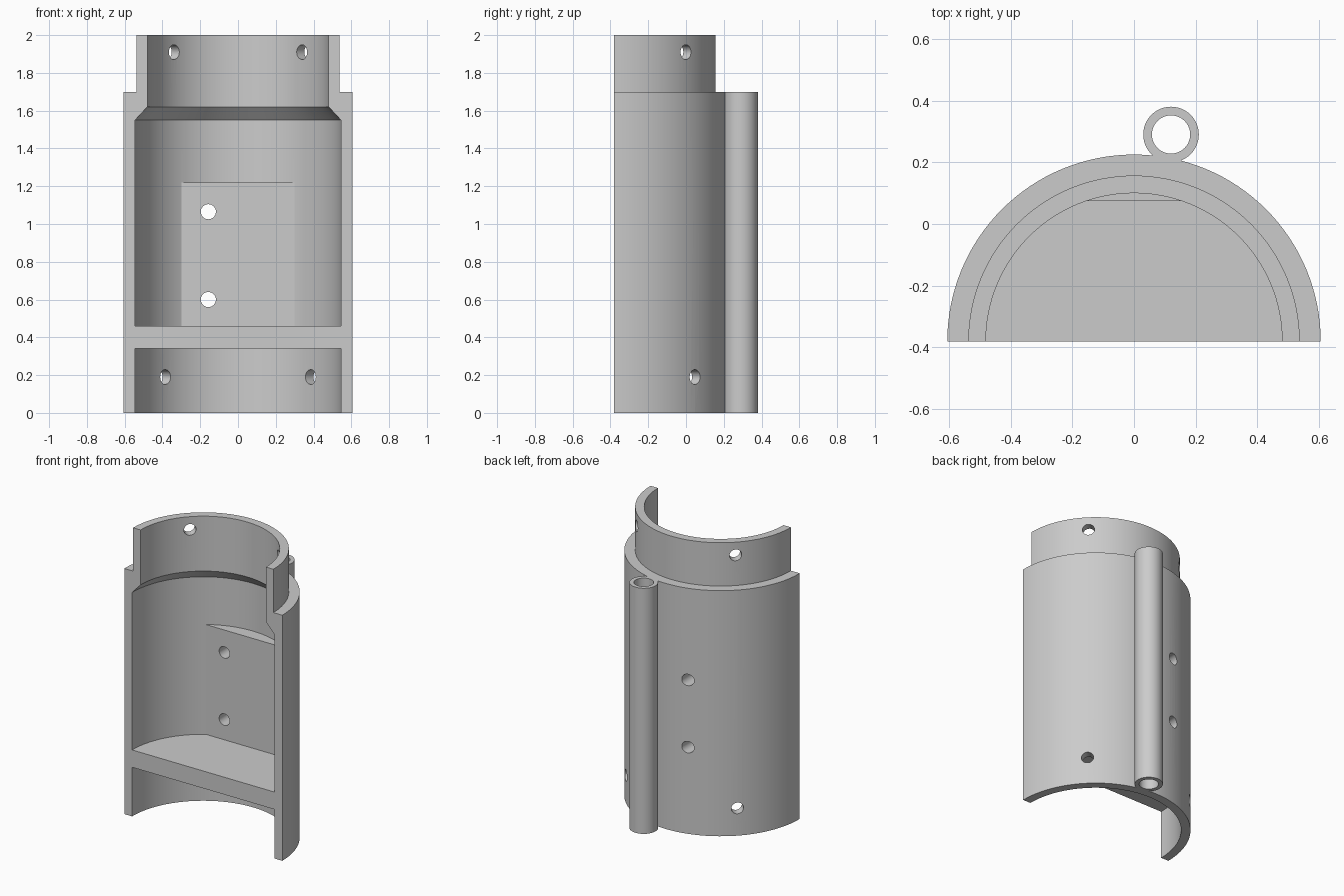
import bpy, bmesh
from math import sin, cos, pi, asin
from mathutils import Matrix, Vector

cube = bpy.data.objects.get("Cube")
if cube:
    bpy.data.objects.remove(cube, do_unlink=True)

AXIS_Y = -0.38          # the half shell is turned about this line
OUTER, INNER = 0.605, 0.545
SEGMENTS = 64

grey = bpy.data.materials.new("plain grey")
grey.use_nodes = True
grey.diffuse_color = (0.6, 0.6, 0.6, 1)
grey.node_tree.nodes["Principled BSDF"].inputs["Base Color"].default_value = (0.6, 0.6, 0.6, 1)


def finish(bm, name):
    bmesh.ops.recalc_face_normals(bm, faces=bm.faces)
    mesh = bpy.data.meshes.new(name)
    bm.to_mesh(mesh)
    bm.free()
    mesh.materials.append(grey)
    obj = bpy.data.objects.new(name, mesh)
    bpy.context.collection.objects.link(obj)
    return obj


def half_turn(name, profile):
    """Turn a closed (radius, height) outline through half a circle."""
    bm = bmesh.new()
    rings = []
    for i in range(SEGMENTS + 1):
        a = pi * i / SEGMENTS
        rings.append([bm.verts.new((r * cos(a), AXIS_Y + r * sin(a), z)) for r, z in profile])
    n = len(profile)
    for a, b in zip(rings, rings[1:]):
        for j in range(n):
            k = (j + 1) % n
            bm.faces.new((a[j], a[k], b[k], b[j]))
    bm.faces.new(rings[0])
    bm.faces.new(rings[-1])
    bmesh.ops.remove_doubles(bm, verts=bm.verts, dist=1e-5)
    return finish(bm, name)


def prism(name, outline, z0, z1):
    bm = bmesh.new()
    face = bm.faces.new([bm.verts.new((x, y, z0)) for x, y in outline])
    out = bmesh.ops.extrude_face_region(bm, geom=[face])
    top = [v for v in out["geom"] if isinstance(v, bmesh.types.BMVert)]
    bmesh.ops.translate(bm, verts=top, vec=(0, 0, z1 - z0))
    return finish(bm, name)


def rod(name, centre, direction, radius, length, sides=32):
    turn = Vector(direction).to_track_quat("Z", "Y").to_matrix().to_4x4()
    bm = bmesh.new()
    bmesh.ops.create_cone(bm, cap_ends=True, segments=sides, radius1=radius, radius2=radius,
                          depth=length, matrix=Matrix.Translation(centre) @ turn)
    return finish(bm, name)


def combine(target, other, operation):
    other.hide_render = True
    bpy.context.view_layer.objects.active = target
    mod = target.modifiers.new(operation, "BOOLEAN")
    mod.operation, mod.solver, mod.object = operation, "EXACT", other
    bpy.ops.object.modifier_apply(modifier=mod.name)
    bpy.data.objects.remove(other, do_unlink=True)


# Half shell with stepped neck, inner cone and solid shelf
shell = half_turn("half_shell", [
    (OUTER, 0), (OUTER, 1.7), (0.537, 1.7), (0.537, 2), (0.48, 2), (0.48, 1.62),
    (INNER, 1.55), (INNER, 0.46), (0, 0.46), (0, 0.34), (INNER, 0.34), (INNER, 0)])

# Flat mounting pad against the inner back wall
half_width, r = 0.3, 0.575
spread = asin(half_width / r)
arc = [spread * (1 - i / 12) for i in range(25)]
pad = prism("mounting_pad",
            [(-half_width, 0.075), (half_width, 0.075)]
            + [(r * sin(a), AXIS_Y + r * cos(a)) for a in arc], 0.42, 1.22)
combine(shell, pad, "UNION")

# Rear tube with through bore
combine(shell, rod("rear_tube", (0.12, 0.29, 0.85), (0, 0, 1), 0.09, 1.7, 48), "UNION")
combine(shell, rod("tube_bore", (0.12, 0.29, 0.85), (0, 0, 1), 0.062, 1.9, 48), "DIFFERENCE")

# Radial screw holes in the neck and the skirt
for z, mid in ((1.91, 0.51), (0.19, 0.575)):
    for side in (-1, 1):
        d = Vector((side * sin(pi / 4), cos(pi / 4), 0))
        combine(shell, rod("screw_hole", Vector((0, AXIS_Y, z)) + d * mid, d, 0.039, 0.16), "DIFFERENCE")

# Straight holes through the pad and back wall
for z in (0.6, 1.065):
    combine(shell, rod("pad_hole", (-0.157, 0.15, z), (0, 1, 0), 0.04, 0.3), "DIFFERENCE")

bpy.ops.object.select_all(action="DESELECT")
shell.select_set(True)
bpy.context.view_layer.objects.active = shell
bpy.ops.object.shade_smooth_by_angle(angle=pi / 6)
